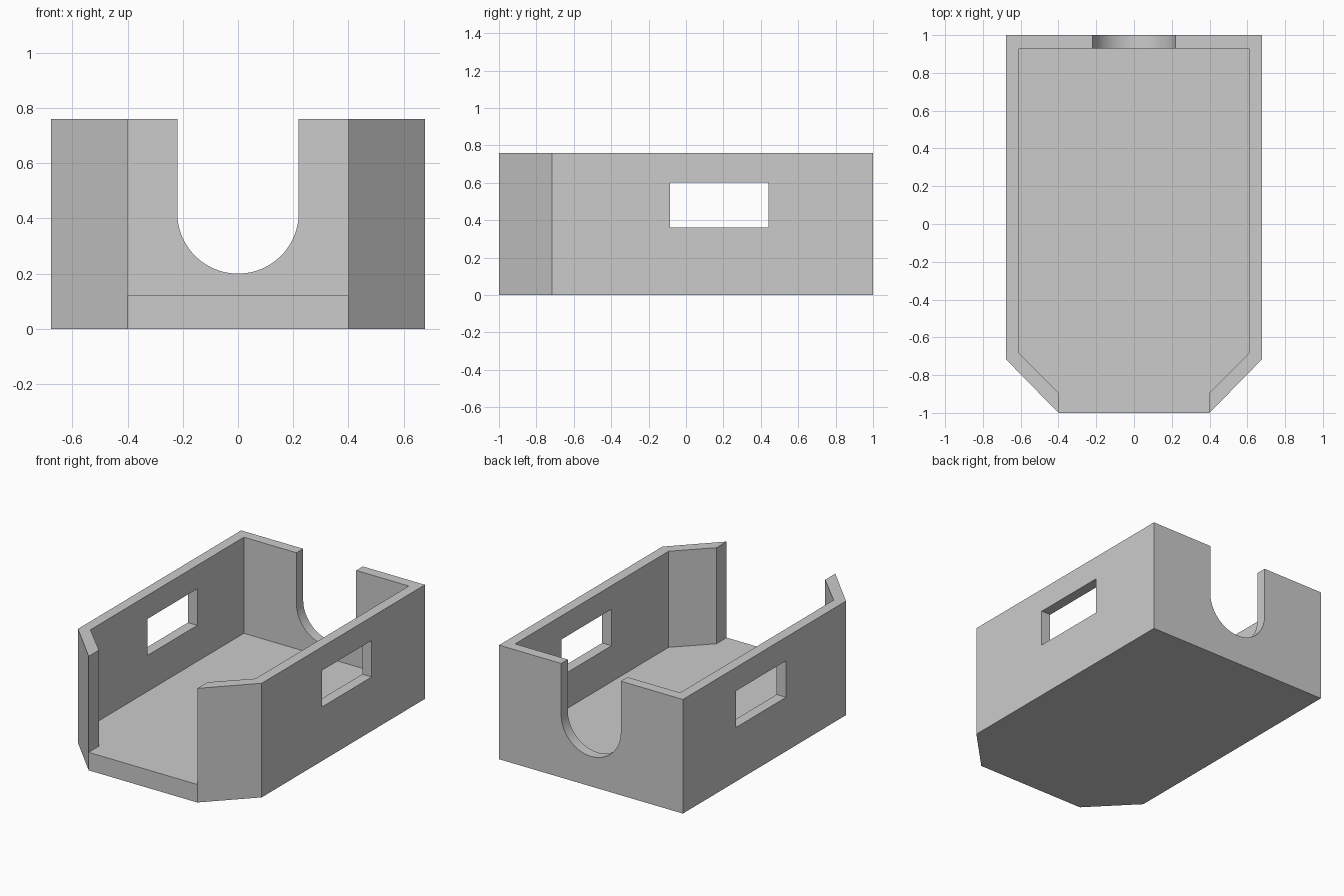
import bpy, bmesh, math
from mathutils import Vector

cube = bpy.data.objects.get("Cube")
if cube:
    bpy.data.objects.remove(cube, do_unlink=True)

HEIGHT, FLOOR = 0.76, 0.12

grey = bpy.data.materials.new("light_grey")
grey.use_nodes = True
colour = (0.6, 0.6, 0.6, 1)
grey.diffuse_color = colour
grey.node_tree.nodes["Principled BSDF"].inputs["Base Color"].default_value = colour


def prism(name, profile, push):
    """Extrude a closed profile of 3D points along the push vector."""
    bm = bmesh.new()
    face = bm.faces.new([bm.verts.new(p) for p in profile])
    grown = bmesh.ops.extrude_face_region(bm, geom=[face])["geom"]
    moved = [v for v in grown if isinstance(v, bmesh.types.BMVert)]
    bmesh.ops.translate(bm, verts=moved, vec=Vector(push))
    bmesh.ops.recalc_face_normals(bm, faces=bm.faces)
    mesh = bpy.data.meshes.new(name)
    bm.to_mesh(mesh)
    bm.free()
    mesh.materials.append(grey)
    obj = bpy.data.objects.new(name, mesh)
    bpy.context.collection.objects.link(obj)
    return obj


def mirrored(half, z):
    """Close a plan outline by mirroring its +x half."""
    return [(x, y, z) for x, y in half] + [(-x, y, z) for x, y in reversed(half)]


# Tray body with clipped front corners
tray = prism("tray", mirrored([(0.4, -1), (0.677, -0.717), (0.677, 1)], 0), (0, 0, HEIGHT))

# Interior, open at the top and through the front
cavity = prism("cavity_cutter", mirrored(
    [(0.4, -1.2), (0.4, -0.893), (0.608, -0.685), (0.608, 0.93)], FLOOR), (0, 0, 1))

# Round-bottomed slot in the back wall
R, SLOT_Z, STEPS = 0.22, 0.42, 32
arc = [(R * math.cos(a), 0.8, SLOT_Z - R * math.sin(a))
       for a in (math.pi * i / STEPS for i in range(STEPS + 1))]
slot = prism("slot_cutter", [(R, 0.8, 1)] + arc + [(-R, 0.8, 1)], (0, 0.4, 0))

# Rectangular window through both side walls
window = prism("window_cutter", [(-1, y, z) for y, z in
               [(-0.085, 0.36), (0.44, 0.36), (0.44, 0.603), (-0.085, 0.603)]], (2, 0, 0))

cutters = [cavity, slot, window]
for cutter in cutters:
    cutter.hide_render = True
    mod = tray.modifiers.new(cutter.name, 'BOOLEAN')
    mod.operation, mod.solver, mod.object = 'DIFFERENCE', 'EXACT', cutter

# Bake the cuts, drop the cutters and smooth only the slot curve
bpy.context.view_layer.objects.active = tray
tray.select_set(True)
for cutter in cutters:
    bpy.ops.object.modifier_apply(modifier=cutter.name)
    bpy.data.objects.remove(cutter, do_unlink=True)
bpy.ops.object.shade_smooth_by_angle(angle=math.radians(30))
